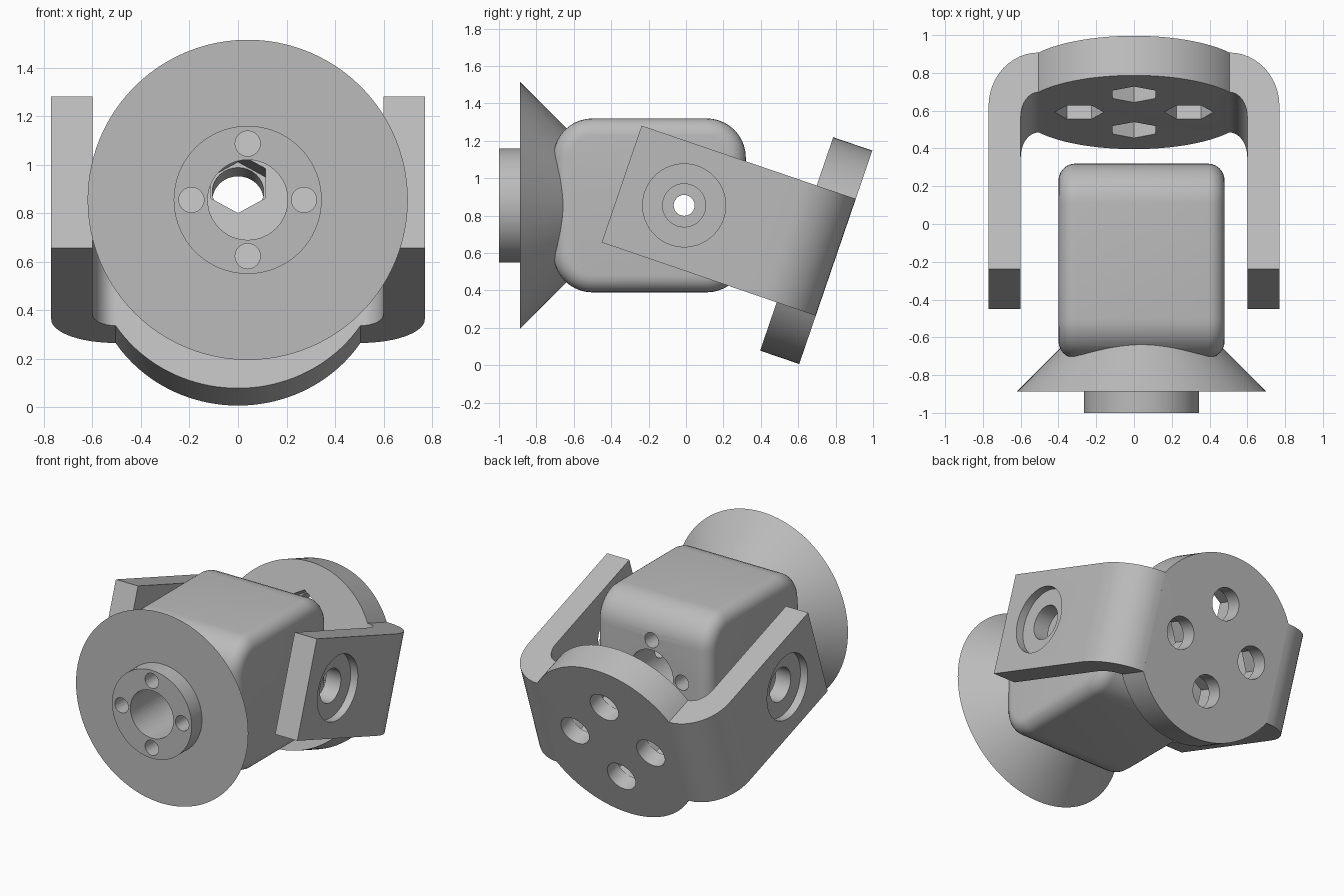
import bpy, bmesh
from math import sin, cos, pi, radians
from mathutils import Vector, Matrix

cube = bpy.data.objects.get("Cube")
if cube:
    bpy.data.objects.remove(cube, do_unlink=True)

grey = bpy.data.materials.new("light_grey")
grey.use_nodes = True
grey.diffuse_color = (0.5, 0.5, 0.5, 1)
grey.node_tree.nodes["Principled BSDF"].inputs["Base Color"].default_value = (0.5, 0.5, 0.5, 1)

# Map a flat profile point (p, q) and a depth t to space
AXES = {"x": lambda p, q, t: (t, p, q), "y": lambda p, q, t: (p, t, q), "z": lambda p, q, t: (p, q, t)}


def make_object(name, bm):
    bmesh.ops.recalc_face_normals(bm, faces=bm.faces)
    mesh = bpy.data.meshes.new(name)
    bm.to_mesh(mesh)
    bm.free()
    mesh.materials.append(grey)
    obj = bpy.data.objects.new(name, mesh)
    bpy.context.collection.objects.link(obj)
    return obj


def prism(name, pts, axis, a, b):
    bm = bmesh.new()
    low, high = ([bm.verts.new(AXES[axis](p, q, t)) for p, q in pts] for t in (a, b))
    n = len(pts)
    bm.faces.new(low)
    bm.faces.new(high)
    for i in range(n):
        j = (i + 1) % n
        bm.faces.new((low[i], low[j], high[j], high[i]))
    return make_object(name, bm)


def arc(cx, cy, rx, ry, start, end, n):
    angles = [radians(start + (end - start) * i / n) for i in range(n + 1)]
    return [(cx + rx * cos(a), cy + ry * sin(a)) for a in angles]


def rod(axis, cx, cy, r, a, b, sides=48, phase=0):
    obj = prism("cutter", arc(cx, cy, r, r, phase, phase + 360, sides)[:-1], axis, a, b)
    obj.hide_render = True
    return obj


def select(obj):
    bpy.ops.object.select_all(action="DESELECT")
    obj.select_set(True)
    bpy.context.view_layer.objects.active = obj


def combine(obj, others, operation):
    select(obj)
    for other in others:
        mod = obj.modifiers.new("bool", "BOOLEAN")
        mod.operation = operation
        mod.solver = "EXACT"
        mod.object = other
        bpy.ops.object.modifier_apply(modifier=mod.name)


def discard(objs):
    for o in objs:
        bpy.data.objects.remove(o, do_unlink=True)


def smooth(obj):
    select(obj)
    bpy.ops.object.shade_smooth_by_angle(angle=radians(30))


CX, CZ = 0.04, 0.855   # centre line of the body

# Rounded body block
Y0, Y1, Z0, Z1, R = -0.71, 0.32, 0.39, 1.32, 0.21
corners = [(Y1 - R, Z1 - R, 0), (Y0 + R, Z1 - R, 90), (Y0 + R, Z0 + R, 180), (Y1 - R, Z0 + R, 270)]
outline = [p for y, z, a in corners for p in arc(y, z, R, R, a, a + 90, 10)]
body = prism("body_block", outline, "x", -0.40, 0.48)
bevel = body.modifiers.new("bevel", "BEVEL")
bevel.width = 0.09
bevel.segments = 6
bevel.limit_method = "ANGLE"
bevel.angle_limit = radians(50)
select(body)
bpy.ops.object.modifier_apply(modifier=bevel.name)

# Conical flange with its boss, turned around the centre line
profile = [(0, -1), (0.305, -1), (0.305, -0.887), (0.66, -0.887), (0.31, -0.537), (0, -0.537)]
bm = bmesh.new()
verts = [bm.verts.new((CX + r, y, CZ)) for r, y in profile]
edges = [bm.edges.new(pair) for pair in zip(verts, verts[1:])]
bmesh.ops.spin(bm, geom=verts + edges, cent=(CX, 0, CZ), axis=(0, 1, 0), angle=2 * pi, steps=96)
bmesh.ops.remove_doubles(bm, verts=bm.verts, dist=0.0001)
flange = make_object("flange", bm)
combine(body, [flange], "UNION")
discard([flange])

# Centre bore, four screw holes and the cross hole
cutters = [rod("y", CX, CZ, 0.165, -1.1, 0.5)]
for k in range(4):
    a = k * pi / 2
    cutters.append(rod("y", CX + 0.232 * cos(a), CZ + 0.232 * sin(a), 0.052, -1.1, 0.5, 24))
cutters.append(rod("x", -0.01, CZ, 0.056, -0.6, 0.6, 24))
combine(body, cutters, "DIFFERENCE")
discard(cutters)
smooth(body)

# U-shaped bracket, built straight around its pivot
END, FACE, INNER = -0.353, 0.857, 0.636
right_half = [(0.77, END)] + arc(0.505, FACE - 0.30, 0.265, 0.30, 0, 90, 12)
inner_half = arc(0.505, INNER - 0.14, 0.095, 0.14, 90, 0, 8) + [(0.60, END)]
mirror = lambda pts: [(-x, y) for x, y in reversed(pts)]
bracket = prism("bracket", right_half + mirror(right_half) + mirror(inner_half) + inner_half, "z", -0.33, 0.33)

# Round mounting plate, trimmed where the arms meet it
plate_outline = arc(0, 0, 0.603, 0.603, 33, 147, 40) + arc(0, 0, 0.603, 0.603, 213, 327, 40)
plate = prism("plate", plate_outline, "y", INNER, FACE)
combine(bracket, [plate], "UNION")
discard([plate])

# Bolt holes with hexagonal nut pockets
cutters = []
for k in range(4):
    a = k * pi / 2
    x, z = 0.29 * cos(a), 0.29 * sin(a)
    cutters.append(rod("y", x, z, 0.106, 0.4, 1.0, 32))
    cutters.append(rod("y", x, z, 0.13, 0.4, 0.745, 6, k * 90))

# Stepped pivot holes in both arms
for side in (-1, 1):
    cutters.append(rod("x", 0, 0, 0.115, side * 0.5, side * 0.9))
    cutters.append(rod("x", 0, 0, 0.222, side * 0.715, side * 0.9))
combine(bracket, cutters, "DIFFERENCE")
discard(cutters)

# Tilt the bracket about the pivot
bracket.data.transform(Matrix.Translation((0, -0.01, CZ)) @ Matrix.Rotation(radians(-18.9), 4, "X"))
smooth(bracket)
